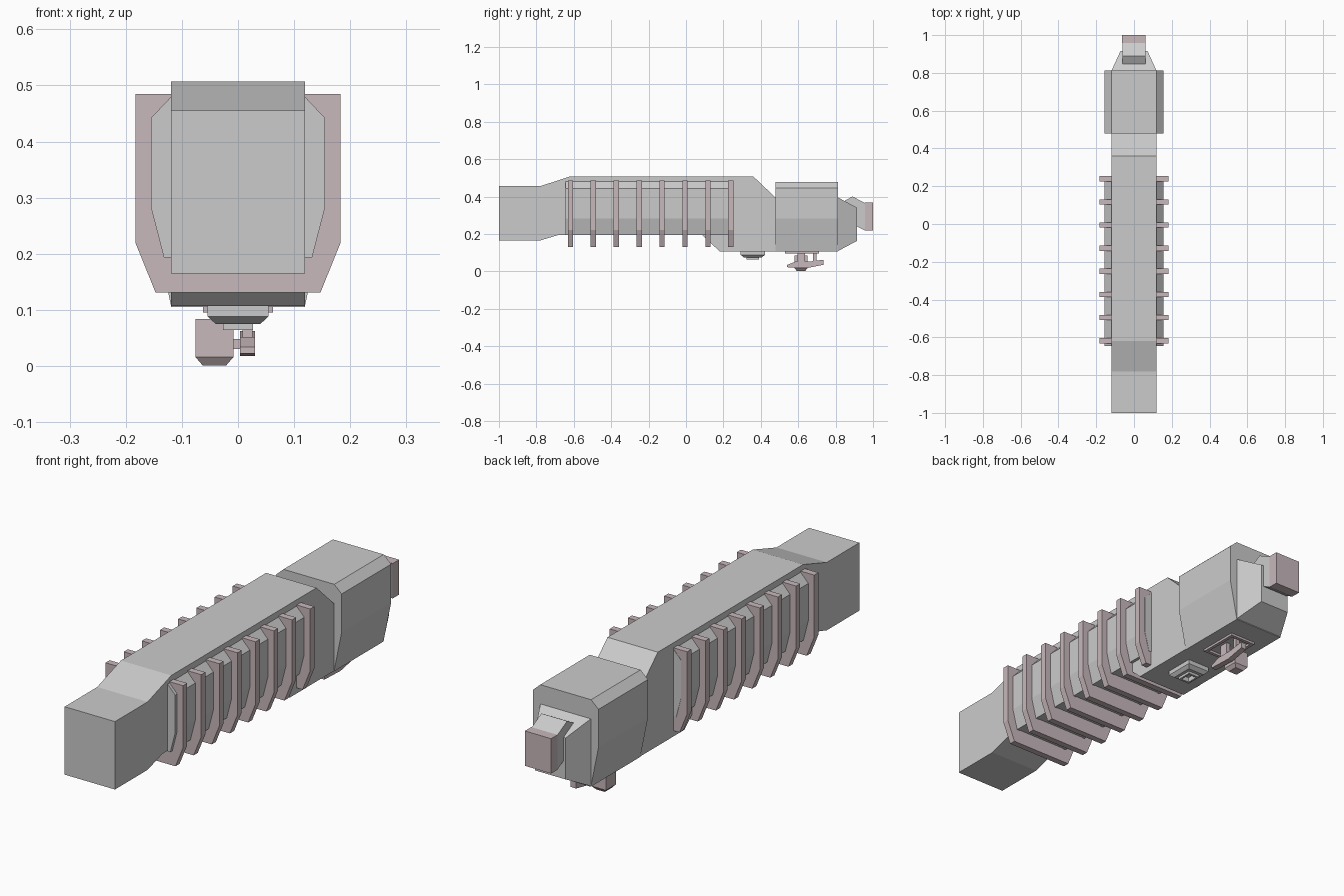
import bpy, bmesh

pink = bpy.data.materials.new("pale_pink")
pink.diffuse_color = (0.58, 0.48, 0.50, 1)


def finish(name, bm, mat=None):
    bmesh.ops.recalc_face_normals(bm, faces=bm.faces[:])
    me = bpy.data.meshes.new(name)
    bm.to_mesh(me)
    bm.free()
    ob = bpy.data.objects.new(name, me)
    bpy.context.collection.objects.link(ob)
    if mat:
        me.materials.append(mat)
    return ob


def loft(name, loops, mat=None):
    """Skin a stack of equal-length point loops and cap both ends."""
    bm = bmesh.new()
    rows = [[bm.verts.new(p) for p in loop] for loop in loops]
    n = len(rows[0])
    for a, b in zip(rows, rows[1:]):
        for i in range(n):
            j = (i + 1) % n
            bm.faces.new((a[i], a[j], b[j], b[i]))
    bm.faces.new(rows[0])
    bm.faces.new(rows[-1])
    return finish(name, bm, mat)


def side_profile(name, pts, x0, x1, mat=None):
    return loft(name, [[(x, y, z) for y, z in pts] for x in (x0, x1)], mat)


def front_profile(name, pts, y0, y1, mat=None):
    return loft(name, [[(x, y, z) for x, z in pts] for y in (y0, y1)], mat)


def mirrored(half):
    """Complete a right-hand half outline across x = 0."""
    return half + [(-x, z) for x, z in reversed(half)]


def rect(cx, cy, hx, hy, z):
    return [(cx + sx * hx, cy + sy * hy, z)
            for sx, sy in ((-1, -1), (1, -1), (1, 1), (-1, 1))]


# long central body
side_profile("main_body", [
    (-1, 0.165), (-1, 0.455), (-0.78, 0.455), (-0.62, 0.507), (0.36, 0.507),
    (0.478, 0.395), (0.478, 0.107), (0.18, 0.107), (0.085, 0.195),
    (-0.68, 0.195), (-0.78, 0.165)], -0.119, 0.119)

# angular side panels behind the ribs
for s, side in ((1, "right"), (-1, "left")):
    front_profile(side + "_panel", [
        (s * x, z) for x, z in ((0.119, 0.48), (0.155, 0.442), (0.155, 0.282),
                                (0.132, 0.193), (0.119, 0.193))], -0.645, 0.255)

# U-shaped ribs wrapping the sides and underside
rib = mirrored([(0.119, 0.195), (0.119, 0.485), (0.183, 0.485),
                (0.183, 0.22), (0.147, 0.131)])
for i in range(8):
    y = -0.618 + i * 0.1225
    front_profile(f"rib_{i + 1}", rib, y - 0.014, y + 0.014, pink)

# wider rear housing
front_profile("rear_housing", mirrored([
    (0.119, 0.105), (0.155, 0.282), (0.155, 0.445), (0.12, 0.477)]), 0.478, 0.812)

# tapered end and the tail catch
loft("rear_taper", [
    [(-0.119, 0.812, 0.108), (0.119, 0.812, 0.108), (0.119, 0.812, 0.395), (-0.119, 0.812, 0.395)],
    [(-0.072, 0.915, 0.163), (0.072, 0.915, 0.163), (0.072, 0.915, 0.34), (-0.072, 0.915, 0.34)]])
side_profile("tail_catch", [
    (0.845, 0.375), (0.89, 0.40), (0.957, 0.365), (0.957, 0.218),
    (0.915, 0.24), (0.845, 0.24)], -0.062, 0.06)
side_profile("tail_block", [
    (0.957, 0.218), (0.957, 0.367), (1.0, 0.367), (1.0, 0.218)], -0.063, 0.061, pink)

# stepped socket on the underside
loft("bottom_socket", [rect(0, 0.357, *r) for r in (
    (0.054, 0.065, 0.108), (0.054, 0.065, 0.088), (0.04, 0.048, 0.075),
    (0.027, 0.034, 0.075), (0.027, 0.034, 0.064), (0.019, 0.024, 0.064),
    (0.019, 0.024, 0.085))])

# raised frame around the switch slot
for name, cx, cy, hx, hy in (
        ("frame_left", -0.055, 0.62, 0.007, 0.09), ("frame_right", 0.055, 0.62, 0.007, 0.09),
        ("frame_front", 0, 0.537, 0.048, 0.007), ("frame_back", 0, 0.703, 0.048, 0.007)):
    loft(name, [rect(cx, cy, hx, hy, z) for z in (0.108, 0.095)], pink)

# switch lever, its button and pivot posts
side_profile("switch_lever", [
    (0.54, 0.022), (0.54, 0.034), (0.585, 0.052), (0.66, 0.052), (0.735, 0.062),
    (0.735, 0.035), (0.65, 0.018)], 0.004, 0.03, pink)
loft("switch_button", [rect(-0.042, 0.615, *r) for r in (
    (0.034, 0.034, 0.084), (0.034, 0.034, 0.016), (0.021, 0.022, 0.001))], pink)
loft("switch_axle", [rect(-0.01, 0.615, 0.04, 0.018, z) for z in (0.03, 0.048)], pink)
for name, y, hy in (("front_post", 0.615, 0.02), ("back_post", 0.688, 0.009)):
    loft(name, [rect(0.017, y, 0.009, hy, z) for z in (0.108, 0.04)], pink)
